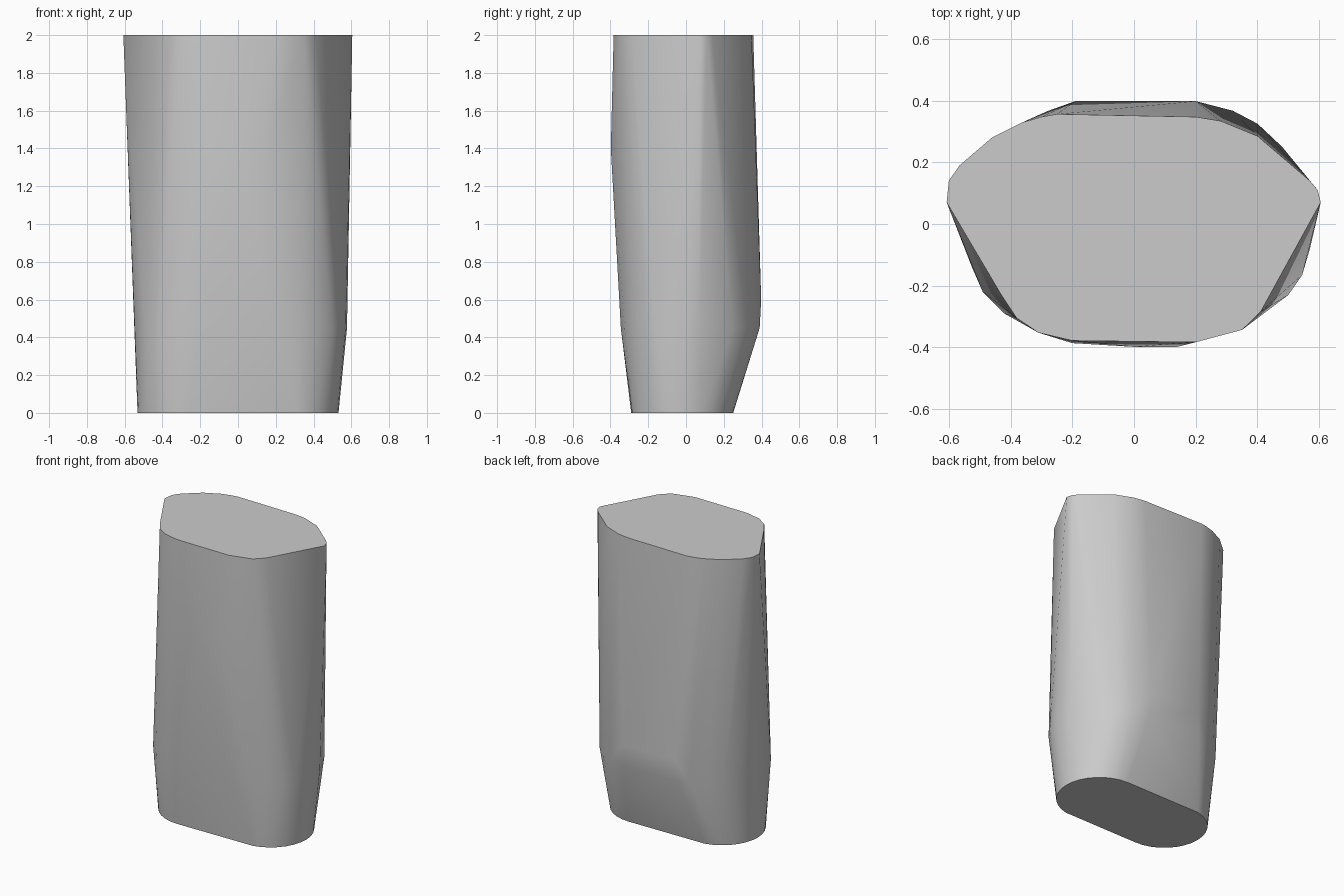
import bpy, bmesh
from math import cos, sin, pi, radians

if "Cube" in bpy.data.objects:
    bpy.data.objects.remove(bpy.data.objects["Cube"])

# Flat top outline
top = [(-.607, .07), (-.6, .14), (-.565, .19), (-.46, .28), (-.36, .33), (-.3, .347), (-.25, .356),
       (.2, .347), (.28, .334), (.4, .285), (.57, .14), (.595, .11), (.605, .07),
       (.45, -.21), (.41, -.285), (.35, -.343), (.2, -.383), (-.2, -.378), (-.31, -.352), (-.38, -.305), (-.43, -.23)]

# Widest outline around the lower shoulder
shoulder = [(-.547, -.05), (-.525, -.14), (-.49, -.22), (-.42, -.29), (-.3, -.335), (-.2, -.345),
            (.2, -.345), (.33, -.325), (.42, -.285), (.5, -.23), (.545, -.165), (.57, -.08), (.577, 0), (.572, .07),
            (.48, .25), (.4, .325), (.32, .367), (.2, .39), (-.2, .387), (-.28, .366), (-.38, .31), (-.46, .24), (-.52, .15), (-.545, .06)]

pts = [(x, y, 2) for x, y in top] + [(x, y, .45) for x, y in shoulder]

# Slight bulges on the front and back panels
pts += [(x, -.398, 1.4) for x in (0, .08, .14)] + [(-.2, -.386, 1.4)]
pts += [(x, .398, .6) for x in (-.19, 0, .2)]

# Rounded foot outline
n = 32
for i in range(n):
    c, s = cos(2 * pi * i / n), sin(2 * pi * i / n)
    side = 1 if c >= 0 else -1
    pts.append((side * .26 + .272 * c, -.02 + .27 * s, 0))

# Body is the convex skin over the outlines
bm = bmesh.new()
for p in pts:
    bm.verts.new(p)
res = bmesh.ops.convex_hull(bm, input=bm.verts[:])
loose = [v for v in bm.verts if not v.link_faces]
bmesh.ops.delete(bm, geom=loose, context='VERTS')
bmesh.ops.dissolve_limit(bm, angle_limit=radians(.2), verts=bm.verts[:], edges=bm.edges[:])
bmesh.ops.recalc_face_normals(bm, faces=bm.faces[:])
mesh = bpy.data.meshes.new("body")
bm.to_mesh(mesh)
bm.free()
body = bpy.data.objects.new("body", mesh)
bpy.context.collection.objects.link(body)
bpy.context.view_layer.objects.active = body
body.select_set(True)
bpy.ops.object.shade_smooth_by_angle(angle=radians(20))
